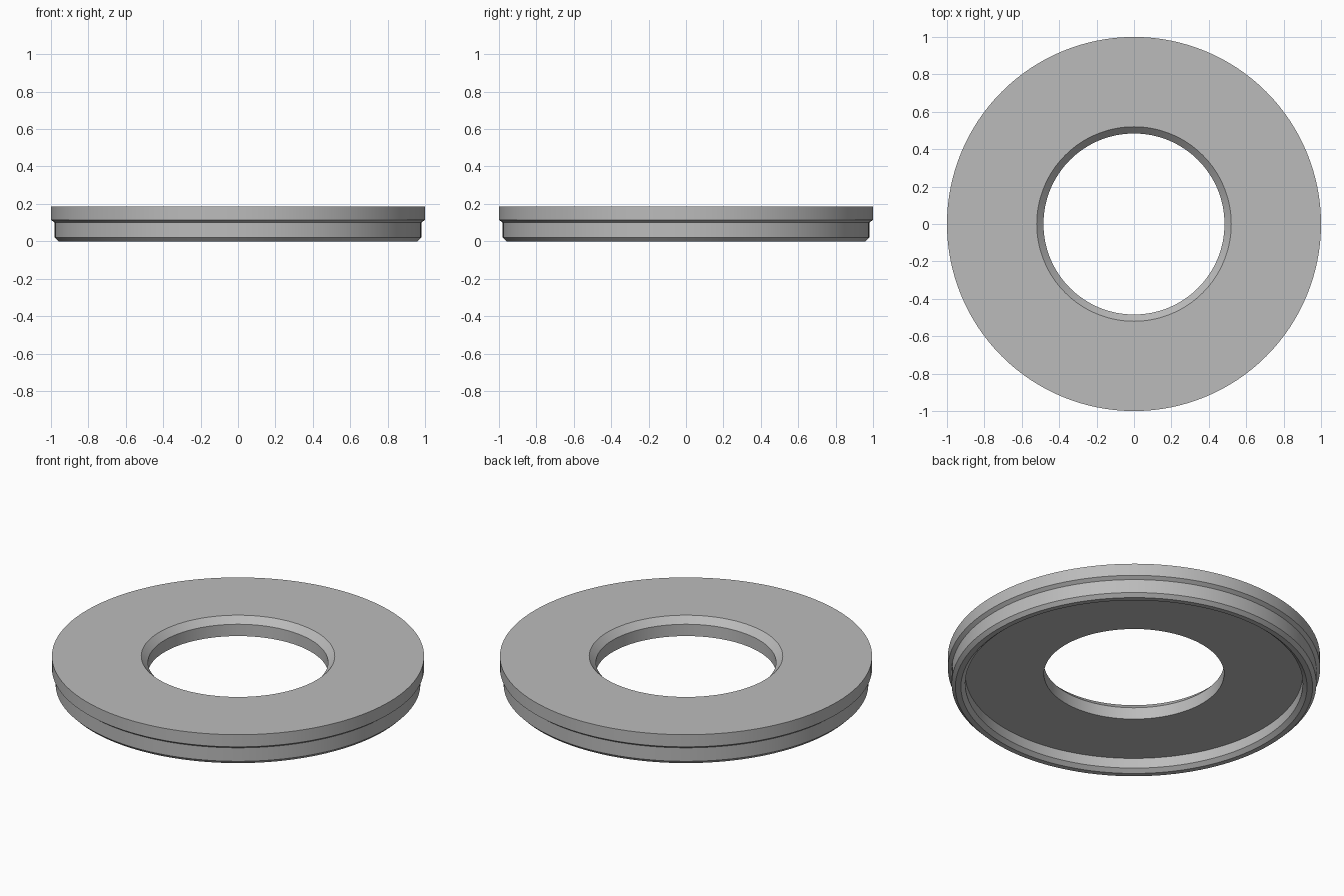
import bpy
import bmesh
import math

cube = bpy.data.objects.get("Cube")
if cube:
    bpy.data.objects.remove(cube, do_unlink=True)

SEGMENTS = 128

# Plain grey metal
grey = bpy.data.materials.new("grey_metal")
grey.use_nodes = True
colour = (0.5, 0.5, 0.5, 1.0)
grey.diffuse_color = colour
grey.node_tree.nodes["Principled BSDF"].inputs["Base Color"].default_value = colour

# Closed cross-section (radius, height), from the hole outwards
profile = [
    (0.484, 0.08), (0.484, 0.15), (0.52, 0.187),   # hole wall and bevel
    (1.0, 0.187), (1.0, 0.115), (0.98, 0.1),       # top flange
    (0.98, 0.02), (0.96, 0.0),                     # lower wall and bevel
    (0.93, 0.0), (0.907, 0.02), (0.907, 0.08),     # rim and underside recess
]


def lathe(name, points, material):
    """Revolve a closed section about z."""
    bm = bmesh.new()
    rings = []
    for i in range(SEGMENTS):
        a = 2 * math.pi * i / SEGMENTS
        rings.append([bm.verts.new((r * math.cos(a), r * math.sin(a), z))
                      for r, z in points])
    n = len(points)
    for i, ring in enumerate(rings):
        after = rings[(i + 1) % SEGMENTS]
        for j in range(n):
            k = (j + 1) % n
            bm.faces.new((ring[j], ring[k], after[k], after[j]))
    bmesh.ops.recalc_face_normals(bm, faces=bm.faces[:])
    mesh = bpy.data.meshes.new(name)
    bm.to_mesh(mesh)
    bm.free()
    mesh.materials.append(material)
    obj = bpy.data.objects.new(name, mesh)
    bpy.context.collection.objects.link(obj)
    return obj


# Ring body
ring = lathe("ring_plate", profile, grey)
bpy.ops.object.select_all(action="DESELECT")
ring.select_set(True)
bpy.context.view_layer.objects.active = ring
bpy.ops.object.shade_smooth_by_angle(angle=math.radians(25))
